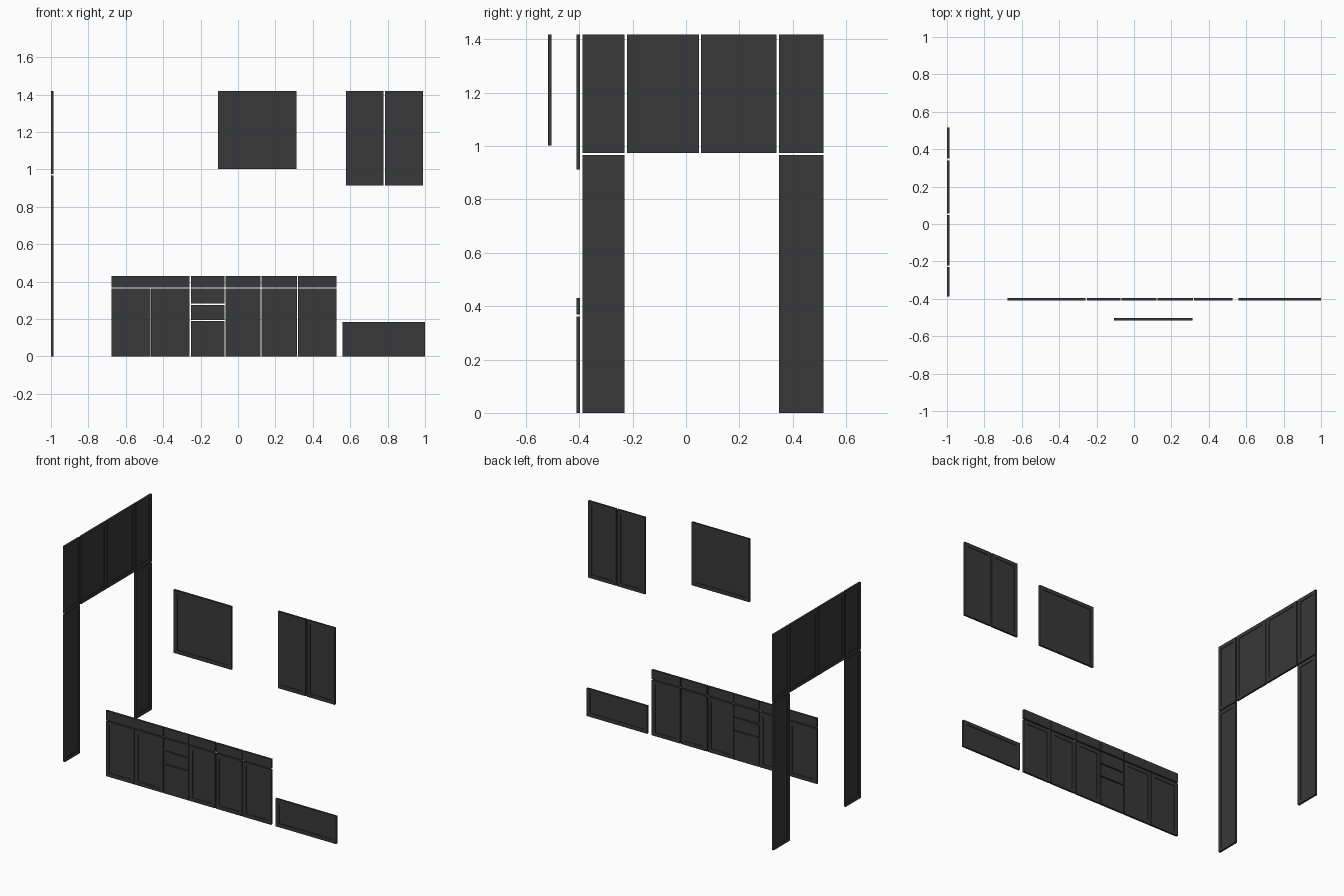
import bpy, bmesh
from mathutils import Vector

if "Cube" in bpy.data.objects:
    bpy.data.objects.remove(bpy.data.objects["Cube"])

mat = bpy.data.materials.new("dark_front")
mat.diffuse_color = (0.04, 0.04, 0.04, 1)
mat.use_nodes = True
mat.node_tree.nodes["Principled BSDF"].inputs["Base Color"].default_value = mat.diffuse_color

T = 0.013      # panel thickness
FRAME = 0.035  # rail and stile width
DEPTH = 0.004  # recess depth on both faces


def panel(name, a, b, z0, z1, pos, side=False, recess=True):
    """Flat front spanning a..b and z0..z1; side=True runs it along y at x=pos."""
    bm = bmesh.new()
    bmesh.ops.create_cube(bm, size=1)
    for v in bm.verts:
        u, w = (a + b) / 2 + v.co.x * (b - a), pos + v.co.y * T
        z = (z0 + z1) / 2 + v.co.z * (z1 - z0)
        v.co = Vector((-w, u, z)) if side else Vector((u, w, z))
    bmesh.ops.recalc_face_normals(bm, faces=bm.faces)
    if recess:
        axis = 0 if side else 1
        bm.normal_update()
        for f in [f for f in bm.faces if abs(f.normal[axis]) > 0.9]:
            n = f.normal.copy()
            bmesh.ops.inset_region(bm, faces=[f], thickness=FRAME)
            # step straight down into the centre panel
            ext = bmesh.ops.extrude_discrete_faces(bm, faces=[f])["faces"][0]
            bmesh.ops.translate(bm, verts=ext.verts, vec=-n * DEPTH)
    me = bpy.data.meshes.new(name)
    bm.to_mesh(me)
    bm.free()
    me.materials.append(mat)
    bpy.context.collection.objects.link(bpy.data.objects.new(name, me))


WALL = -0.403
# base cabinet doors
doors = [(-0.675, -0.469), (-0.466, -0.258), (-0.068, 0.119),
         (0.125, 0.315), (0.321, 0.527)]
for i, (a, b) in enumerate(doors):
    panel(f"base_door_{i}", a, b, 0, 0.362, WALL)

# drawer row along the top, and the drawer stack
for i, (a, b) in enumerate([(-0.675, -0.258), (-0.252, -0.073)] + doors[2:]):
    panel(f"top_drawer_{i}", a, b, 0.369, 0.431, WALL, recess=False)
for i, (z0, z1) in enumerate([(0, 0.189), (0.196, 0.276), (0.283, 0.362)]):
    panel(f"stack_drawer_{i}", -0.252, -0.073, z0, z1, WALL, recess=False)

# low wide front
panel("low_front", 0.56, 1.0, 0, 0.183, WALL)

# wall cabinet doors and the single set-forward door
for i, (a, b) in enumerate([(0.577, 0.778), (0.787, 0.99)]):
    panel(f"wall_door_{i}", a, b, 0.913, 1.418, WALL)
panel("square_wall_door", -0.107, 0.313, 1.003, 1.418, -0.511 + 0.001)

# tall side unit: two tall doors below, four doors above
SIDE = 1 - T / 2
cols = [(-0.388, -0.230), (-0.221, 0.048), (0.056, 0.340), (0.349, 0.516)]
for i, (a, b) in enumerate(cols):
    panel(f"tall_upper_door_{i}", a, b, 0.974, 1.418, SIDE, side=True)
for i in (0, 3):
    panel(f"tall_lower_door_{i}", *cols[i], 0, 0.967, SIDE, side=True)
